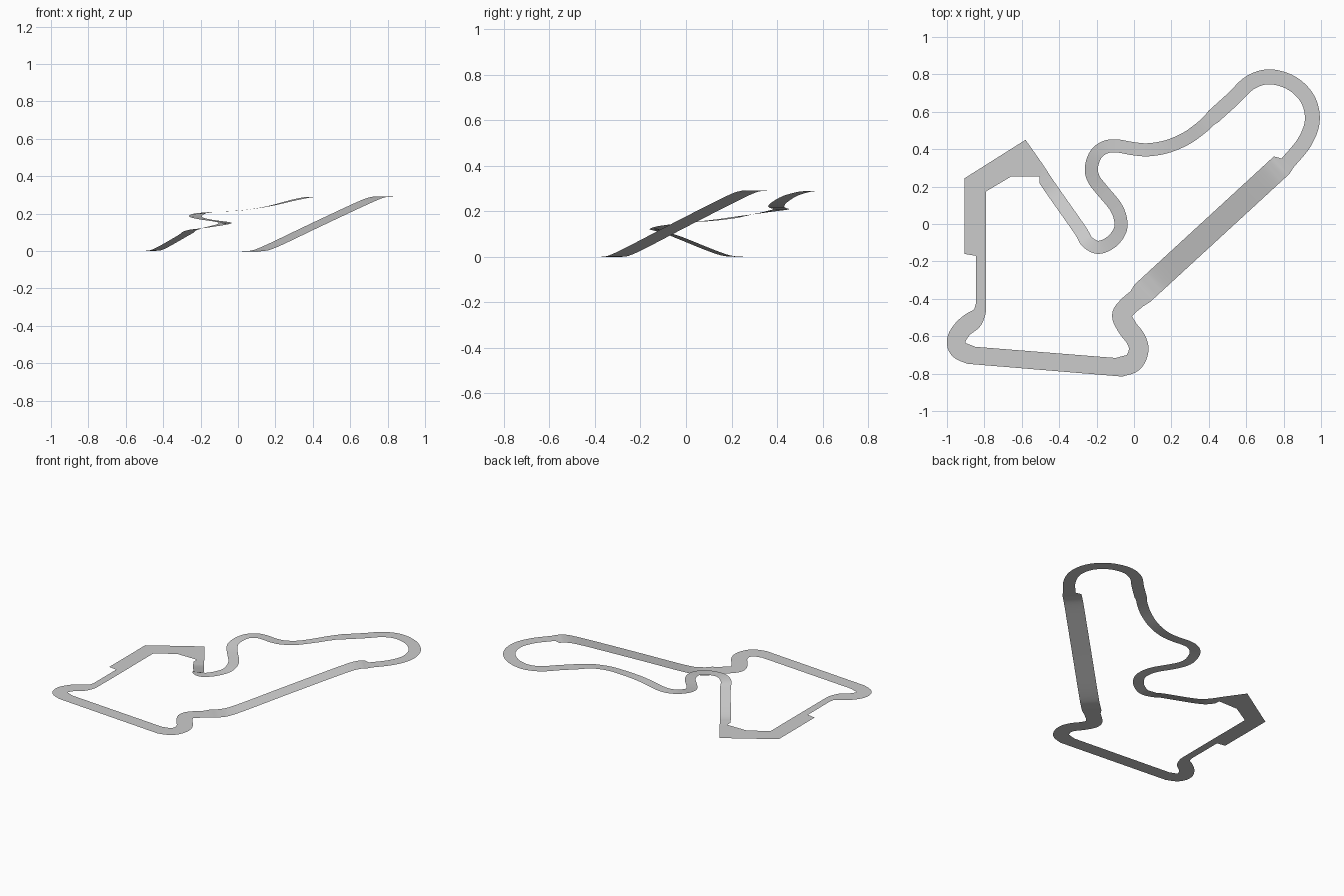
import bpy
from mathutils import Vector

cube = bpy.data.objects.get("Cube")
if cube:
    bpy.data.objects.remove(cube, do_unlink=True)

STEPS = 6     # subdivisions between control points
TOP = 0.29    # height of the raised loop


def material(name, colour):
    mat = bpy.data.materials.new(name)
    mat.use_nodes = True
    mat.diffuse_color = colour
    mat.node_tree.nodes["Principled BSDF"].inputs["Base Color"].default_value = colour
    return mat


def catmull_rom(a, b, c, d, t):
    """Point and tangent of the smooth curve between b and c."""
    m0, m1 = (c - a) / 2, (d - b) / 2
    e, f = 3 * (c - b) - 2 * m0 - m1, 2 * (b - c) + m0 + m1
    point = b + m0 * t + e * t * t + f * t ** 3
    tangent = m0 + 2 * e * t + 3 * f * t * t
    return point, tangent


def ribbon(controls):
    """Outer and inner edge points along a smooth centre line of (x, y, z, width)."""
    pts = [Vector(c) for c in controls]
    pts = [2 * pts[0] - pts[1]] + pts + [2 * pts[-1] - pts[-2]]
    rows = []
    for i in range(1, len(pts) - 2):
        last = i == len(pts) - 3
        for s in range(STEPS + last):
            p, t = catmull_rom(*pts[i - 1:i + 3], s / STEPS)
            side = Vector((-t.y, t.x, 0)).normalized() * p.w / 2
            centre = Vector((p.x, p.y, p.z))
            rows.append((centre + side, centre - side))
    return rows


def flat(points, width):
    return [(x, y, 0, width) for x, y in points]


# Narrow climb through the hairpin and the second bend
climb = ribbon([(x, y, z, 0.07) for x, y, z in [
    (-0.475, 0.235, 0), (-0.42, 0.155, 0.012), (-0.29, -0.03, 0.085),
    (-0.25, -0.095, 0.11), (-0.19, -0.125, 0.122), (-0.12, -0.095, 0.135),
    (-0.075, -0.035, 0.145), (-0.072, 0.025, 0.152), (-0.1, 0.095, 0.158),
    (-0.17, 0.18, 0.168), (-0.215, 0.24, 0.178), (-0.228, 0.3, 0.188),
    (-0.205, 0.37, 0.2), (-0.155, 0.41, 0.207), (-0.09, 0.417, 0.211),
    (0, 0.402, 0.216), (0.08, 0.397, 0.225), (0.18, 0.415, 0.243),
    (0.28, 0.458, 0.268), (0.36, 0.515, 0.285), (0.405, 0.557, TOP)]])

# Wide raised loop
loop = ribbon([(x, y, TOP, 0.08) for x, y in [
    (0.425, 0.575), (0.53, 0.67), (0.62, 0.755), (0.725, 0.787),
    (0.845, 0.752), (0.93, 0.665), (0.953, 0.55), (0.91, 0.435),
    (0.82, 0.325)]])

# Broad straight ramp back down to the ground
start, end = Vector((0.79, 0.315)), Vector((0.045, -0.37))
ramp_controls = []
for t, z in [(0, TOP), (0.04, TOP), (0.14, 0.265), (0.5, 0.14),
             (0.84, 0.02), (0.94, 0), (1, 0)]:
    p = start.lerp(end, t)
    ramp_controls.append((p.x, p.y, z, 0.125))
ramp = ribbon(ramp_controls)

# Ground-level double bend, then the long straight and the far corner
bends = ribbon(flat([
    (0.015, -0.4), (-0.035, -0.443), (-0.065, -0.49), (-0.035, -0.555),
    (0.01, -0.615), (0.025, -0.675), (-0.005, -0.74), (-0.08, -0.766)], 0.105))
corner = ribbon(flat([
    (-0.87, -0.702), (-0.935, -0.672), (-0.95, -0.62), (-0.915, -0.56),
    (-0.86, -0.515)], 0.1) + flat([(-0.828, -0.475)], 0.07)
    + flat([(-0.818, -0.43)], 0.055))

# Angular wide area, given as outer and inner edge corners
paddock = [(Vector((*a, 0)), Vector((*b, 0))) for a, b in [
    ((-0.845, -0.17), (-0.79, -0.17)), ((-0.905, -0.16), (-0.79, -0.16)),
    ((-0.905, 0.245), (-0.79, 0.175)), ((-0.58, 0.45), (-0.655, 0.255)),
    ((-0.485, 0.315), (-0.505, 0.255))]]

# Join all the sections into one closed strip
rows = climb + loop + ramp + bends + corner + paddock
verts = [p for row in rows for p in row]
count = len(verts)
faces = [(i, i + 1, (i + 3) % count, (i + 2) % count) for i in range(0, count, 2)]
mesh = bpy.data.meshes.new("track")
mesh.from_pydata(verts, [], faces)
mesh.materials.append(material("asphalt grey", (0.6, 0.6, 0.6, 1)))
mesh.shade_smooth()
mesh.update()
track = bpy.data.objects.new("track", mesh)
bpy.context.collection.objects.link(track)
